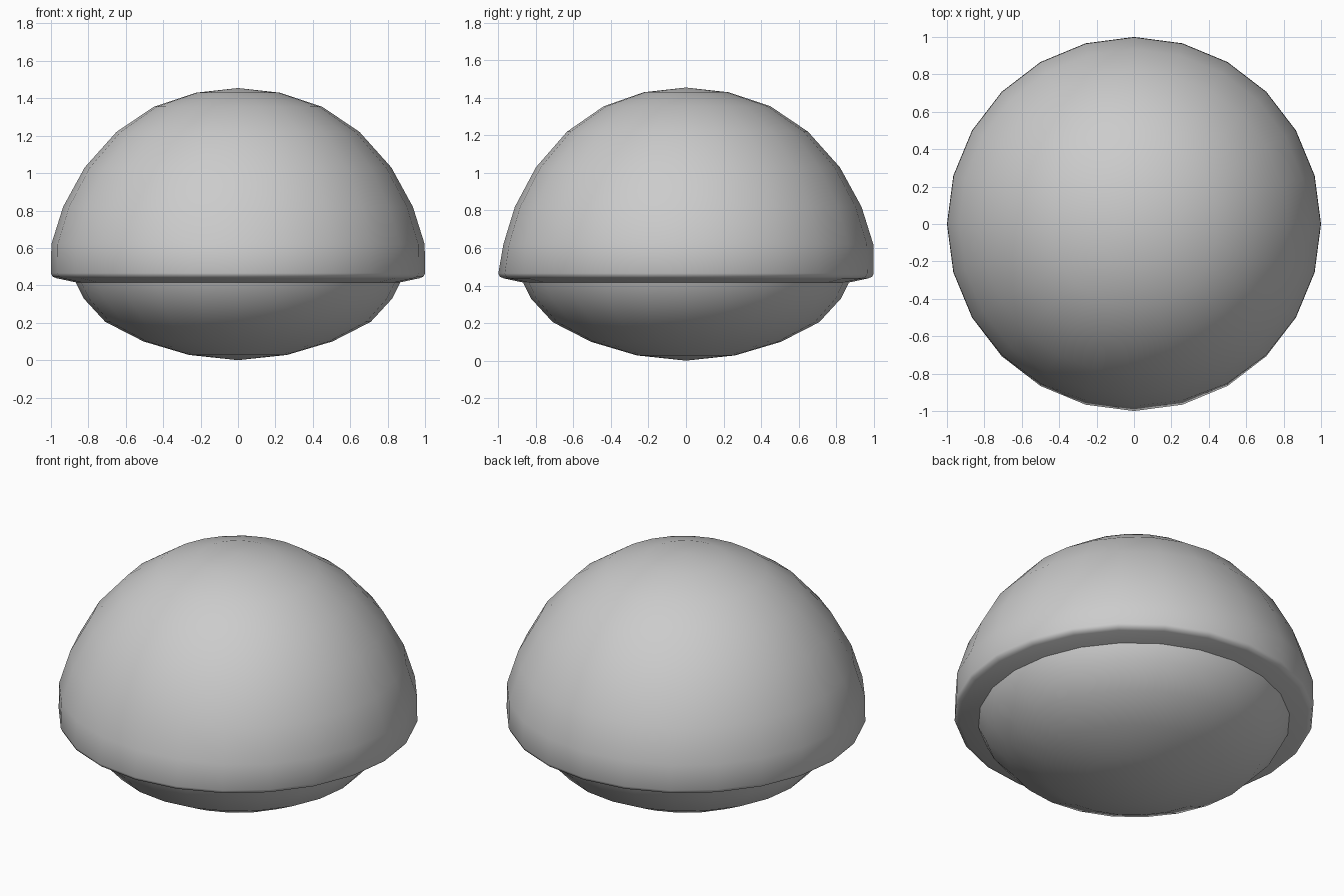
import bpy, bmesh, math

if "Cube" in bpy.data.objects:
    bpy.data.objects.remove(bpy.data.objects["Cube"])

SEGMENTS = 24


def revolve(name, profile, pole_first, adjust=None, angle=50):
    """Spin (radius, z) rings around z; a profile end with radius 0 becomes a pole."""
    bm = bmesh.new()
    rings = []
    for r, z in profile:
        if r == 0:
            rings.append([bm.verts.new((0, 0, z))])
            continue
        ring = []
        for i in range(SEGMENTS):
            a = math.tau * i / SEGMENTS
            ring.append(bm.verts.new((r * math.cos(a), r * math.sin(a), z)))
        rings.append(ring)
    for a, b in zip(rings, rings[1:]):
        for i in range(SEGMENTS):
            j = (i + 1) % SEGMENTS
            if len(a) == 1:
                bm.faces.new((a[0], b[i], b[j]))
            elif len(b) == 1:
                bm.faces.new((a[i], b[0], a[j]))
            else:
                bm.faces.new((a[i], b[i], b[j], a[j]))
    if adjust:
        for v in bm.verts:
            adjust(v)
    # Both profiles run from top to bottom, so this winding faces outwards
    bm.normal_update()
    mesh = bpy.data.meshes.new(name)
    bm.to_mesh(mesh)
    bm.free()
    obj = bpy.data.objects.new(name, mesh)
    bpy.context.collection.objects.link(obj)
    bpy.ops.object.select_all(action='DESELECT')
    obj.select_set(True)
    bpy.context.view_layer.objects.active = obj
    bpy.ops.object.shade_smooth_by_angle(angle=math.radians(angle))
    return obj


def flatten_front(v):
    # The front of the dome leans back very slightly
    if v.co.y < 0 and 0.5 < v.co.z < 1.4:
        v.co.y *= 1 - 0.025 * (-v.co.y / v.co.xy.length) ** 4


# Upper dome with a rounded rim and a sloping underside
revolve("dome", [(0, 1.455), (0.225, 1.43), (0.45, 1.355), (0.65, 1.22),
                 (0.82, 1.03), (0.935, 0.82), (0.998, 0.62), (1.0, 0.465),
                 (0.992, 0.447), (0.97, 0.438), (0.83, 0.408)],
        True, flatten_front, 60)

# Lower bowl tucked under the rim
revolve("bowl", [(0.872, 0.43), (0.865, 0.41), (0.825, 0.33), (0.71, 0.205),
                 (0.505, 0.1), (0.262, 0.028), (0, 0.0)], False)
